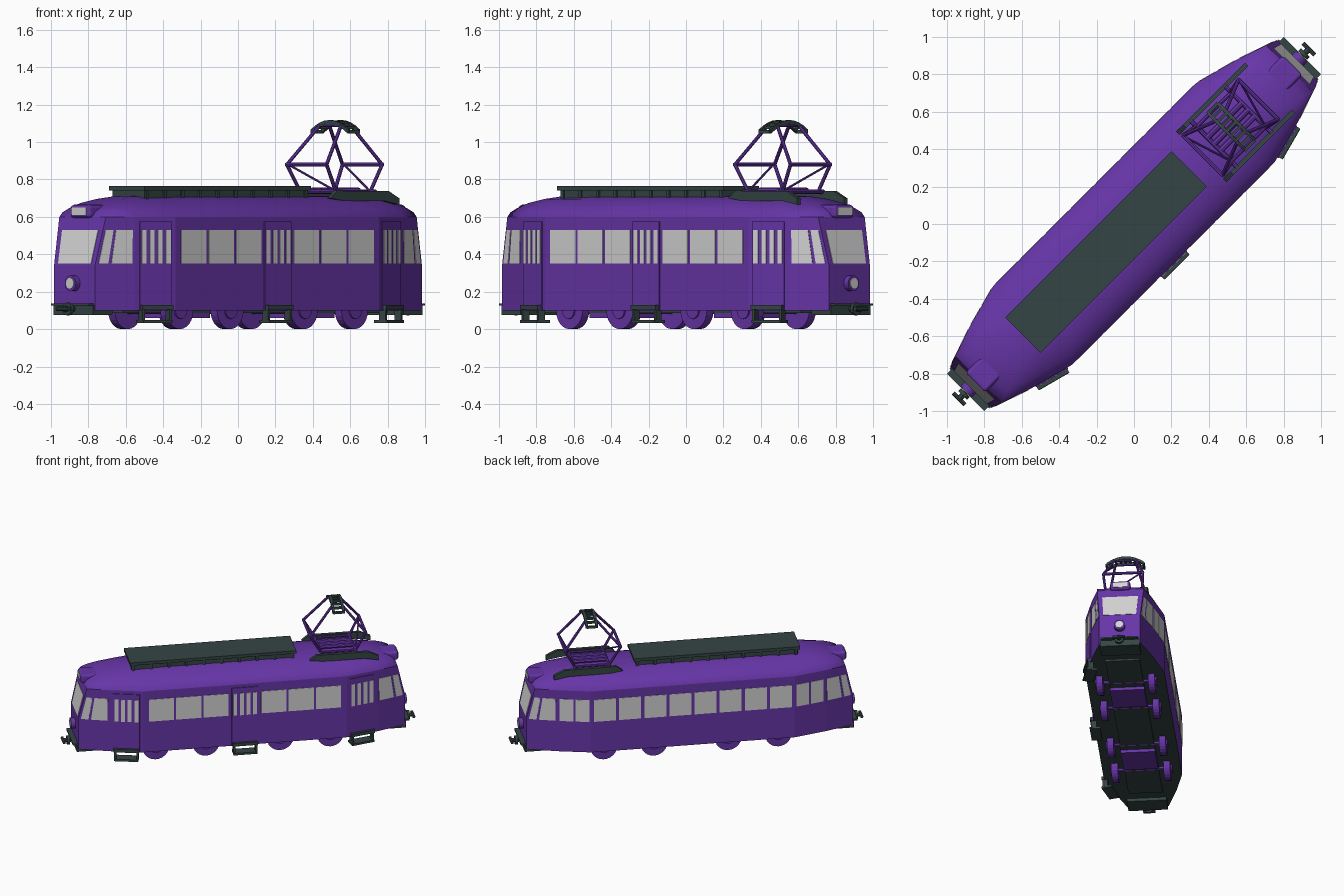
import bpy, bmesh, math
from mathutils import Vector, Matrix

if "Cube" in bpy.data.objects:
    bpy.data.objects.remove(bpy.data.objects["Cube"])

# Tram is modelled along X (doors on -Y) and every object is turned 45 degrees about Z.
def mat(name, c):
    m = bpy.data.materials.new(name)
    m.diffuse_color = (*c, 1)
    m.use_nodes = True
    m.node_tree.nodes["Principled BSDF"].inputs["Base Color"].default_value = m.diffuse_color
    return m

PURPLE = mat("purple paint", (0.135, 0.036, 0.39))
DARK = mat("dark grey", (0.035, 0.06, 0.058))
GLASS = mat("pale glass", (0.66, 0.66, 0.66))

def finish(bm, name, *mats, bevel=0, normals=True):
    if normals:
        bmesh.ops.recalc_face_normals(bm, faces=bm.faces)
    me = bpy.data.meshes.new(name)
    bm.to_mesh(me)
    bm.free()
    ob = bpy.data.objects.new(name, me)
    ob.rotation_euler.z = math.pi / 4
    for m in mats:
        me.materials.append(m)
    bpy.context.collection.objects.link(ob)
    if bevel:
        b = ob.modifiers.new("bevel", 'BEVEL')
        b.width, b.segments = bevel, 3
    return ob

def box(bm, x0, x1, y0, y1, z0, z1):
    m = Matrix.Translation(((x0 + x1) / 2, (y0 + y1) / 2, (z0 + z1) / 2)) @ \
        Matrix.Diagonal((abs(x1 - x0), abs(y1 - y0), abs(z1 - z0), 1))
    bmesh.ops.create_cube(bm, size=1, matrix=m)

def tube(bm, p, q, r, n=8, r2=None):
    p, q = Vector(p), Vector(q)
    m = Matrix.Translation((p + q) / 2) @ (q - p).to_track_quat('Z', 'Y').to_matrix().to_4x4()
    bmesh.ops.create_cone(bm, cap_ends=True, segments=n, radius1=r,
                          radius2=r if r2 is None else r2, depth=(q - p).length, matrix=m)

def prism(bm, pts, thick):
    """Extrude a planar polygon along its normal, both ways if needed."""
    a = [bm.verts.new(p) for p in pts]
    b = [bm.verts.new(Vector(p) + thick) for p in pts]
    bm.faces.new(a)
    bm.faces.new(b[::-1])
    for i in range(len(a)):
        j = (i + 1) % len(a)
        bm.faces.new((a[i], b[i], b[j], a[j]))

# ---- body shell: lofted rings, roof rounded by shrinking rings
Z0, ZS, ZR = 0.10, 0.345, 0.60
LOW = [(0.77, 0.297), (1.01, 0.233), (1.235, 0.155)]
TOP = [(0.77, 0.297), (1.01, 0.233), (1.175, 0.176)]

def ring(q):
    r = [(x, -y) for x, y in q]
    r += [(x, y) for x, y in q[::-1]]
    return r + [(-x, -y) for x, y in r]

levels = [(LOW, Z0, 1, 1), (LOW, ZS, 1, 1), (TOP, ZR, 1, 1), (TOP, .625, .985, .96),
          (TOP, .65, .95, .87), (TOP, .675, .90, .74), (TOP, .695, .83, .57),
          (TOP, .708, .76, .36), (TOP, .713, .70, .15)]
bm = bmesh.new()
rings = [[bm.verts.new((x * sx, y * sy, z)) for x, y in ring(q)] for q, z, sx, sy in levels]
for a, b in zip(rings, rings[1:]):
    for i in range(12):
        j = (i + 1) % 12
        bm.faces.new((a[i], a[j], b[j], b[i]))
bm.faces.new(rings[-1])
bm.faces.new(rings[0][::-1])
bmesh.ops.recalc_face_normals(bm, faces=bm.faces)
for f in bm.faces:
    f.smooth = f.calc_center_median().z > ZR
    f.material_index = 1 if f.normal.z < -0.9 else 0
finish(bm, "body_shell", PURPLE, DARK)

# ---- windows and doors: thin plates laid on the wall panels
glass, doors = bmesh.new(), bmesh.new()

def plate(bm, low, top, u0, u1, z0, z1, out, thick):
    """Plate on the wall between two corner columns; u runs along the wall."""
    def pt(u, z):
        k = max(0, (z - ZS) / (ZR - ZS))
        l = Vector((*low[0], z)).lerp(Vector((*low[1], z)), u)
        t = Vector((*top[0], z)).lerp(Vector((*top[1], z)), u)
        return l.lerp(t, k)
    pts = [pt(u0, z0), pt(u1, z0), pt(u1, z1), pt(u0, z1)]
    n = (pts[1] - pts[0]).cross(pts[3] - pts[0]).normalized()
    if n.x * pts[0].x + n.y * pts[0].y < 0:
        n = -n
    prism(bm, [p + n * (out - thick) for p in pts], n * thick)

def window(low, top, u0, u1, out=0.003):
    plate(glass, low, top, u0, u1, .35, .53, out, .004)

def door(low, top, u0, u1):
    plate(doors, low, top, u0, u1, Z0, .575, .007, .008)
    w = (u1 - u0) / 4
    for i in range(4):
        window(low, top, u0 + w * (i + .2), u0 + w * (i + .8), .010)

for sx in (1, -1):
    for sy in (1, -1):
        l = [(x * sx, y * sy) for x, y in LOW]
        t = [(x * sx, y * sy) for x, y in TOP]
        window(l[1:], t[1:], .08, .60)
        window(l[1:], t[1:], .68, .92)
        if sy < 0:
            door(l[:2], t[:2], .10, .90)
        else:
            window(l[:2], t[:2], .05, .47)
            window(l[:2], t[:2], .53, .95)
    end_l = [(1.235 * sx, -.155), (1.235 * sx, .155)]
    end_t = [(1.175 * sx, -.176), (1.175 * sx, .176)]
    window(end_l, end_t, .10, .90)

def side(y):
    return [(0, y), (1, y)]

for i in range(8):                                  # closed side
    x = -.76 + .19 * i
    window(side(.297), side(.297), x + .012, x + .178)
for x0 in (-.735, .115):                            # door side
    for i in range(3):
        x = x0 + .207 * i
        window(side(-.297), side(-.297), x + .008, x + .198)
door(side(-.297), side(-.297), -.1, .1)
finish(glass, "windows", GLASS)
finish(doors, "doors", PURPLE)

# ---- door steps: hanging frame with a tread
steps = bmesh.new()
for cx, cy, ang in ((0, -.297, 0), (.89, -.265, math.radians(15)), (-.89, -.265, math.radians(-15))):
    s = bmesh.new()
    box(s, -.095, .095, -.028, .04, .105, .13)
    box(s, -.09, .09, -.03, .05, .033, .05)
    for x in (-.083, .083):
        box(s, x - .008, x + .008, -.02, .02, .045, .11)
    s.transform(Matrix.Translation((cx, cy, 0)) @ Matrix.Rotation(ang, 4, 'Z'))
    tmp = bpy.data.meshes.new("tmp")
    s.to_mesh(tmp)
    s.free()
    steps.from_mesh(tmp)
    bpy.data.meshes.remove(tmp)
finish(steps, "door_steps", DARK)

# ---- wheels, bogie boxes and underframe
wheels, bogies, frame = bmesh.new(), bmesh.new(), bmesh.new()
for x in (-.66, -.28, .28, .66):
    for s in (1, -1):
        tube(wheels, (x, s * .172, .1), (x, s * .222, .1), .1, 24)
        tube(wheels, (x, s * .222, .1), (x, s * .232, .1), .045, 16)
    tube(wheels, (x, -.18, .1), (x, .18, .1), .018)
for x in (-.47, .47):
    box(bogies, x - .13, x + .13, -.13, .13, .06, .105)
box(frame, -1.0, 1.0, -.13, .13, .085, .11)
w = finish(wheels, "wheels", PURPLE)
finish(bogies, "bogie_boxes", PURPLE)
finish(frame, "underframe", DARK)

# ---- both ends: bumper, coupler, headlight, destination box
bump, coup, lamp, lens, sign, panel = [bmesh.new() for _ in range(6)]
for s in (1, -1):
    box(bump, s * 1.15, s * 1.273, -.141, .141, .125, .138)
    box(bump, s * 1.10, s * 1.245, -.15, .15, .075, .125)
    tube(coup, (s * 1.2, 0, .108), (s * 1.32, 0, .108), .016)
    tube(coup, (s * 1.275, 0, .108), (s * 1.295, 0, .108), .034, 12)
    tube(coup, (s * 1.322, -.045, .108), (s * 1.322, .045, .108), .012)
    tube(lamp, (s * 1.22, 0, .245), (s * 1.268, 0, .245), .042, 20)
    tube(lens, (s * 1.262, 0, .245), (s * 1.272, 0, .245), .029, 20)
    box(sign, s * .98, s * 1.2, -.075, .075, .595, .665)
    box(panel, s * 1.195, s * 1.204, -.055, .055, .61, .65)
finish(bump, "bumpers", DARK)
finish(coup, "couplers", DARK)
finish(lamp, "headlight_rims", PURPLE)
finish(lens, "headlight_lenses", GLASS)
finish(sign, "destination_boxes", PURPLE, bevel=.018)
finish(panel, "destination_panels", GLASS)

# ---- roof equipment box with ribbed sides
bm = bmesh.new()
box(bm, -.84, .417, -.134, .134, .742, .765)
box(bm, -.825, .40, -.118, .118, .69, .745)
for i in range(10):
    x = -.81 + i * .1333
    box(bm, x - .01, x + .01, -.128, .128, .695, .745)
finish(bm, "roof_box", DARK)

# ---- pantograph: side rails, base frame, arms and collector bow
bm = bmesh.new()
for y in (-.19, .165):
    rail = [(.51, .70), (.56, .74), (.95, .738), (1.03, .70), (1.03, .665), (.92, .685), (.62, .685)]
    prism(bm, [(x, y, z) for x, z in rail], Vector((0, .025, 0)))
finish(bm, "pantograph_rails", DARK)

bm = bmesh.new()
for x in (.605, .865):
    tube(bm, (x, -.175, .735), (x, .175, .735), .012)
for y in (-.13, .13):
    tube(bm, (.605, y, .735), (.865, y, .735), .010)
for y in (-.05, 0, .05):
    tube(bm, (.605, y, .74), (.865, y, .74), .016)
finish(bm, "pantograph_base", PURPLE)

bm = bmesh.new()
for xb, xm, xt in ((.605, .52, .70), (.865, .94, .77)):
    for s in (1, -1):
        tube(bm, (xb, s * .135, .735), (xm, s * .15, .88), .010)
        tube(bm, (xm, s * .15, .88), (xt, s * .08, 1.09), .010)
    tube(bm, (xm, -.155, .88), (xm, .155, .88), .011)
    tube(bm, (xt, -.09, 1.09), (xt, .09, 1.09), .009)
    tube(bm, (xb, -.13, .74), (xm, .14, .88), .006)
finish(bm, "pantograph_arms", PURPLE)

bm = bmesh.new()
arc = [(y, 1.118 - 2.6 * y * y) for y in [-.14 + .035 * i for i in range(9)]]
for x in (.69, .765):
    loop = arc + [(y, z - .022) for y, z in arc[::-1]]
    prism(bm, [(x, y, z) for y, z in loop], Vector((.018, 0, 0)))
for y, z in arc:
    box(bm, .695, .775, y - .008, y + .008, z - .02, z - .003)
finish(bm, "collector_bow", DARK)
